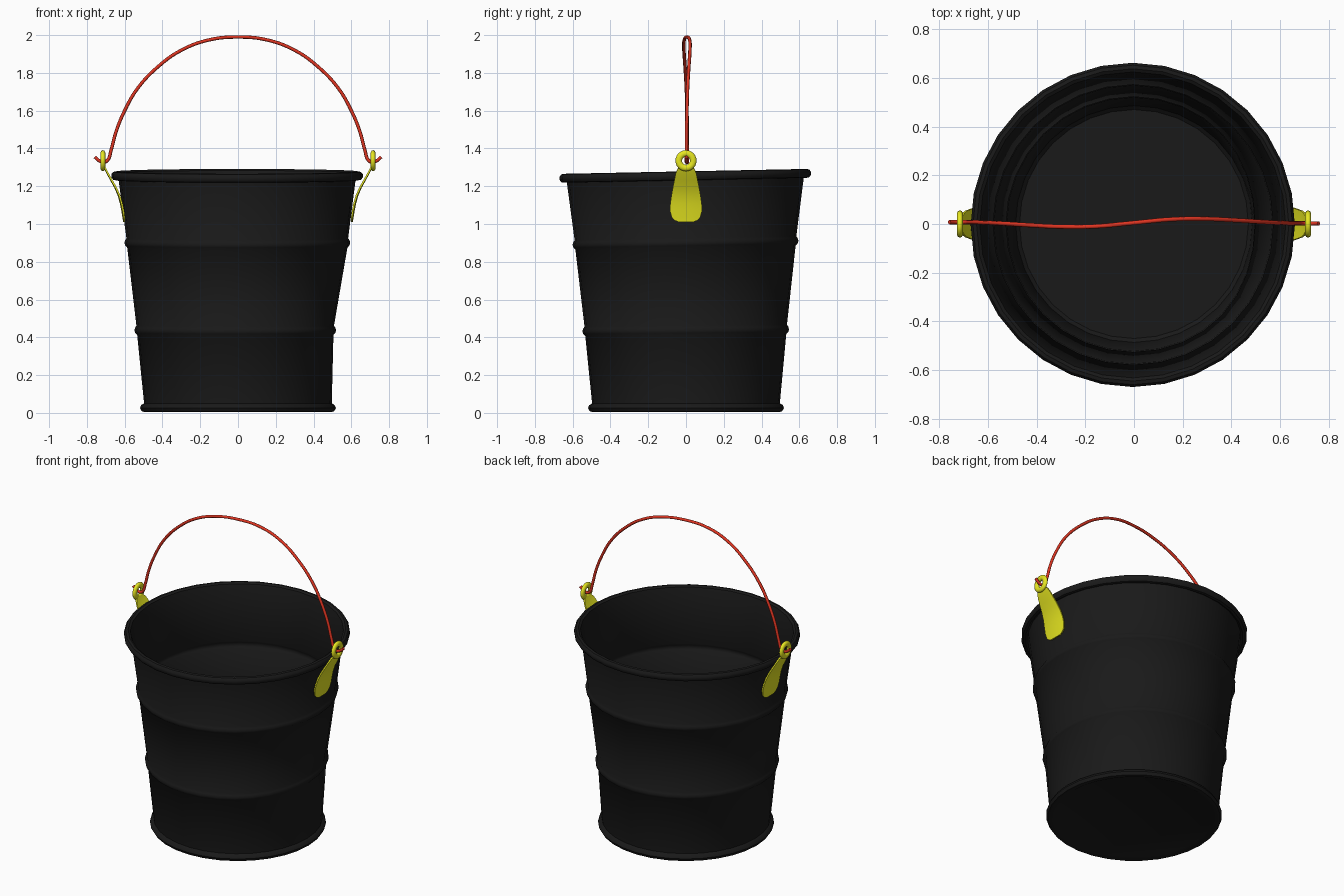
import bpy, bmesh, math
from mathutils import Vector

if "Cube" in bpy.data.objects:
    bpy.data.objects.remove(bpy.data.objects["Cube"])


def material(name, rgb):
    m = bpy.data.materials.new(name)
    m.diffuse_color = (*rgb, 1)
    m.use_nodes = True
    m.node_tree.nodes["Principled BSDF"].inputs["Base Color"].default_value = m.diffuse_color
    return m


black = material("black_paint", (0.01, 0.01, 0.01))
yellow = material("yellow_metal", (0.8, 0.8, 0.015))
red = material("red_wire", (0.75, 0.035, 0.015))


def add_object(name, bm, mat, angle=40):
    bmesh.ops.recalc_face_normals(bm, faces=bm.faces)
    mesh = bpy.data.meshes.new(name)
    bm.to_mesh(mesh)
    bm.free()
    ob = bpy.data.objects.new(name, mesh)
    bpy.context.collection.objects.link(ob)
    mesh.materials.append(mat)
    bpy.ops.object.select_all(action='DESELECT')
    ob.select_set(True)
    bpy.context.view_layer.objects.active = ob
    bpy.ops.object.shade_smooth_by_angle(angle=math.radians(angle))
    return ob


# Bucket: lathed closed profile, ridges on both sides of the sheet
def bead(z, r, out):
    return [(r - 0.001, z - 0.025), (r + out * 0.7, z - 0.014), (r + out, z),
            (r + out * 0.7, z + 0.014), (r + 0.003, z + 0.025)]


outer = [(0, 0.014), (0.47, 0.014), (0.49, 0.004), (0.509, 0.008), (0.519, 0.026),
         (0.512, 0.042), (0.497, 0.05)]
outer += bead(0.437, 0.533, 0.014) + bead(0.9, 0.584, 0.014)
rim = [(0.645 + 0.022 * math.cos(math.radians(a)), 1.255 + 0.024 * math.sin(math.radians(a)))
       for a in range(-140, 141, 40)]
inner = [(0.619, 1.235)]
inner += [(r - 0.012, z) for r, z in reversed(bead(0.437, 0.533, 0.014) + bead(0.9, 0.584, 0.014))]
inner += [(0.486, 0.045), (0.47, 0.03), (0, 0.03)]

bm = bmesh.new()
verts = [bm.verts.new((r, 0, z)) for r, z in outer + rim + inner]
edges = [bm.edges.new(p) for p in zip(verts, verts[1:])]
bmesh.ops.spin(bm, geom=verts + edges, cent=(0, 0, 0), axis=(0, 0, 1),
               angle=math.tau, steps=32, use_duplicate=False)
bmesh.ops.remove_doubles(bm, verts=bm.verts, dist=0.0005)
# Slight dent on the right and an uneven rim
for v in bm.verts:
    dent = 0.026 * math.exp(-((v.co.z - 0.45) / 0.2) ** 2)
    facing = max(0, v.co.x) / 0.53
    v.co.x -= dent * min(1, facing) ** 4
    v.co.z += 0.02 * v.co.y * min(1, max(0, v.co.z))
    v.co.x -= 0.004 * v.co.z
    v.co.y -= 0.003 * v.co.z
add_object("bucket", bm, black)

# Ear plates: (z, x, half width), bent around the bucket wall
rows = [(1.01, 0.608, 0.036), (1.018, 0.609, 0.058), (1.035, 0.612, 0.075),
        (1.07, 0.618, 0.085), (1.11, 0.626, 0.083), (1.15, 0.637, 0.077),
        (1.19, 0.654, 0.07), (1.23, 0.676, 0.062), (1.265, 0.695, 0.055),
        (1.29, 0.707, 0.045), (1.303, 0.712, 0.03)]
COLS = 8


def ear(name, side):
    bm = bmesh.new()
    grid = []
    for z, x, w in rows:
        line = []
        for i in range(COLS + 1):
            y = w * (2 * i / COLS - 1)
            line.append(bm.verts.new((side * (x - y * y / 1.2), y, z)))
        grid.append(line)
    for a, b in zip(grid, grid[1:]):
        for i in range(COLS):
            bm.faces.new((a[i], a[i + 1], b[i + 1], b[i]))
    bmesh.ops.recalc_face_normals(bm, faces=bm.faces)
    bmesh.ops.solidify(bm, geom=bm.faces[:], thickness=0.009)
    # Flattened ring that carries the wire
    N, M = 24, 10
    ring = []
    for i in range(N):
        a = math.tau * i / N
        loop = []
        for j in range(M):
            b = math.tau * j / M
            r = 0.0385 + 0.0175 * math.cos(b)
            loop.append(bm.verts.new((side * (0.715 + 0.013 * math.sin(b)),
                                      r * math.cos(a), 1.335 + r * math.sin(a))))
        ring.append(loop)
    for i in range(N):
        p, q = ring[i], ring[(i + 1) % N]
        for j in range(M):
            k = (j + 1) % M
            bm.faces.new((p[j], p[k], q[k], q[j]))
    add_object(name, bm, yellow, 50)


ear("right_ear", 1)
ear("left_ear", -1)

# Wire handle: half path mirrored, with a gentle sideways wave
half = [(0.758, 1.355), (0.735, 1.335), (0.71, 1.327), (0.69, 1.338), (0.672, 1.39),
        (0.645, 1.49), (0.6, 1.6), (0.53, 1.72), (0.415, 1.84), (0.3, 1.92), (0.16, 1.973)]
path = [(-x, z) for x, z in half] + [(0, 1.99)] + half[::-1]
curve = bpy.data.curves.new("handle", 'CURVE')
curve.dimensions = '3D'
curve.bevel_depth = 0.009
curve.bevel_resolution = 2
curve.resolution_u = 5
curve.use_fill_caps = True
spline = curve.splines.new('BEZIER')
spline.bezier_points.add(len(path) - 1)
for p, (x, z) in zip(spline.bezier_points, path):
    wave = 0.015 * math.sin(x * math.pi / 0.6) * max(0, 1 - abs(x) / 0.9) * 1.6
    p.co = Vector((x, 0.005 + wave, z))
    p.handle_left_type = p.handle_right_type = 'AUTO'
curve.materials.append(red)
handle = bpy.data.objects.new("handle", curve)
bpy.context.collection.objects.link(handle)
